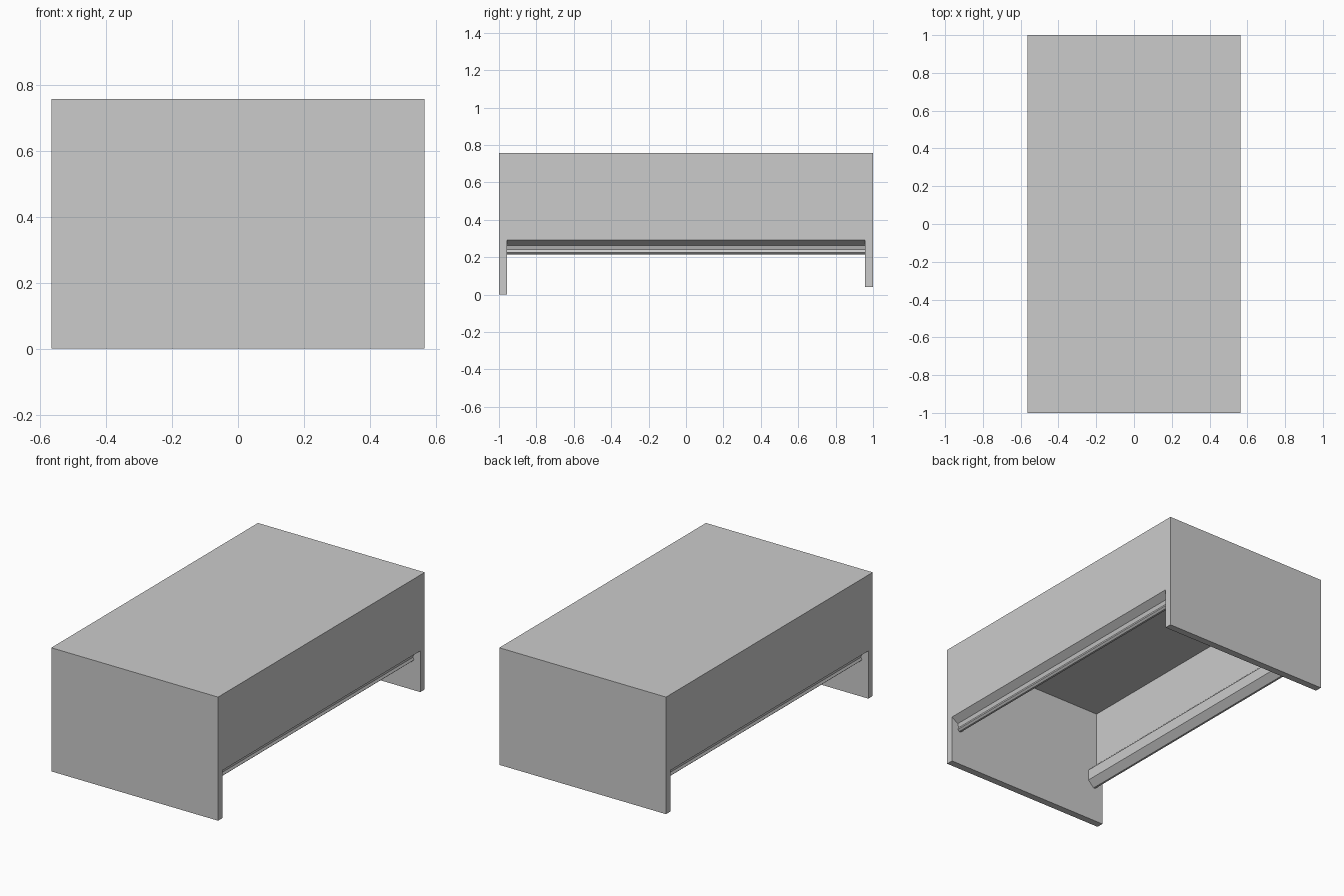
import bpy
import bmesh

cube = bpy.data.objects.get("Cube")
if cube:
    bpy.data.objects.remove(cube, do_unlink=True)

HALF_W, HALF_L, TOP, WALL = 0.565, 1.0, 0.757, 0.043

grey = bpy.data.materials.new("plain grey")
grey.use_nodes = True
grey.diffuse_color = (0.6, 0.6, 0.6, 1)
grey.node_tree.nodes["Principled BSDF"].inputs["Base Color"].default_value = (0.6, 0.6, 0.6, 1)


def extrude_profile(name, points, y0, y1):
    """Extrude a closed x-z outline along y."""
    bm = bmesh.new()
    face = bm.faces.new([bm.verts.new((x, y0, z)) for x, z in points])
    ext = bmesh.ops.extrude_face_region(bm, geom=[face])
    verts = [g for g in ext["geom"] if isinstance(g, bmesh.types.BMVert)]
    bmesh.ops.translate(bm, verts=verts, vec=(0, y1 - y0, 0))
    bmesh.ops.recalc_face_normals(bm, faces=bm.faces)
    mesh = bpy.data.meshes.new(name)
    bm.to_mesh(mesh)
    bm.free()
    mesh.materials.append(grey)
    obj = bpy.data.objects.new(name, mesh)
    bpy.context.collection.objects.link(obj)
    return obj


# Channel-shaped cover: outer wall, undercut, snap lip, inner wall
half = [
    (HALF_W, TOP),
    (HALF_W, 0.292), (0.522, 0.263), (0.515, 0.24),
    (0.522, 0.225), (0.511, 0.215), (0.499, 0.215),
    (0.461, 0.254), (0.461, 0.32),
    (HALF_W - WALL, 0.378), (HALF_W - WALL, TOP - WALL),
]
outline = half + [(-x, z) for x, z in reversed(half)]
inner_y = HALF_L - WALL
extrude_profile("channel_cover", outline, -inner_y, inner_y)


# End plates, the back one slightly shorter
def end_plate(name, bottom, y0, y1):
    corners = [(-HALF_W, bottom), (HALF_W, bottom), (HALF_W, TOP), (-HALF_W, TOP)]
    extrude_profile(name, corners, y0, y1)


end_plate("front_end_plate", 0.0, -HALF_L, -inner_y)
end_plate("back_end_plate", 0.04, inner_y, HALF_L)
